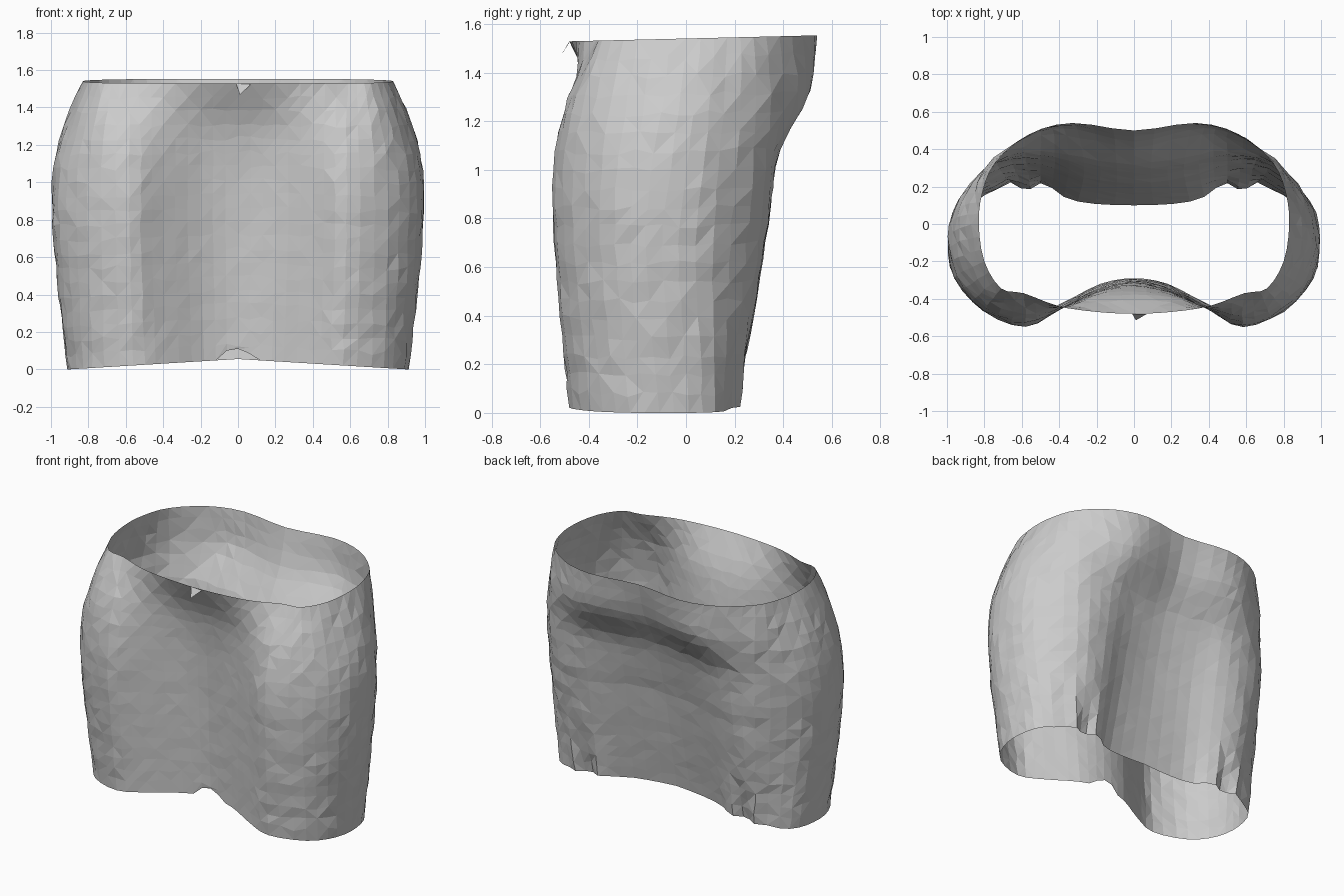
import bpy, bmesh, math, random

if "Cube" in bpy.data.objects:
    bpy.data.objects.remove(bpy.data.objects["Cube"])

random.seed(4)
LEVELS = [0.0, 0.70, 1.05, 1.30, 1.54]
# Right-half cross-sections (x, y) from front centre round the hip to back centre
SECTIONS = [
    [(0, -.29), (.18, -.32), (.38, -.42), (.56, -.48), (.78, -.39), (.89, -.23),
     (.91, -.05), (.85, .12), (.66, .20), (.50, .20), (.30, .12), (0, .10)],
    [(0, -.315), (.20, -.355), (.40, -.455), (.58, -.54), (.80, -.46), (.95, -.29),
     (.985, -.10), (.93, .11), (.72, .30), (.50, .32), (.27, .25), (0, .22)],
    [(0, -.335), (.20, -.365), (.40, -.46), (.58, -.54), (.80, -.46), (.95, -.28),
     (.99, -.06), (.93, .14), (.74, .33), (.50, .38), (.27, .34), (0, .31)],
    [(0, -.375), (.20, -.39), (.40, -.45), (.58, -.485), (.77, -.42), (.89, -.24),
     (.935, -.02), (.88, .16), (.75, .35), (.50, .49), (.30, .50), (0, .44)],
    [(0, -.48), (.20, -.47), (.40, -.44), (.59, -.37), (.71, -.345), (.80, -.20),
     (.83, 0), (.81, .17), (.74, .33), (.56, .48), (.33, .54), (0, .50)],
]
STEPS, ROWS = 3, 20


def spline(p0, p1, p2, p3, t):
    return tuple(0.5 * (2 * b + (c - a) * t + (2 * a - 5 * b + 4 * c - d) * t * t
                        + (3 * b - a - 3 * c + d) * t ** 3)
                 for a, b, c, d in zip(p0, p1, p2, p3))


def closed_ring(half):
    pts = half + [(-x, y) for x, y in half[-2:0:-1]]
    n = len(pts)
    return [spline(pts[i - 1], pts[i], pts[(i + 1) % n], pts[(i + 2) % n], s / STEPS)
            for i in range(n) for s in range(STEPS)]


rings = [closed_ring(s) for s in SECTIONS]
count = len(rings[0])


def section_point(col, z):
    k = max(i for i in range(len(LEVELS) - 1) if z >= LEVELS[i] - 1e-6)
    t = (z - LEVELS[k]) / (LEVELS[k + 1] - LEVELS[k])
    a, b = rings[k][col], rings[k + 1][col]
    lo = rings[k - 1][col] if k else tuple(2 * p - q for p, q in zip(a, b))
    hi = rings[k + 2][col] if k + 2 < len(rings) else tuple(2 * q - p for p, q in zip(a, b))
    return spline(lo, a, b, hi, t)


# Draped open tube
bm = bmesh.new()
grid = []
for r in range(ROWS + 1):
    v = r / ROWS
    row = []
    for c in range(count):
        edge = r in (0, ROWS)
        zz = 1.54 * v + (0 if edge else random.uniform(-.012, .012))
        x, y = section_point(c, zz)
        # hem rises at the centre, waist rises slightly to the back
        z = zz + .055 * max(0, 1 - abs(x) / .9) * (1 - v) + .012 * y / .5 * v
        # crumpled folds at the lower back corners
        if y > .1 and .42 < abs(x) < .78:
            fold = max(0, 1 - v / .22)
            y += .028 * fold * math.sin(abs(x) * 30)
            z += .01 * fold
        # slightly rougher surface over the sides, smooth front and back panels
        jit = 0 if edge else (.005 if abs(x) > .5 else .0015)
        row.append(bm.verts.new((x + random.uniform(-jit, jit),
                                 y + random.uniform(-jit, jit), max(0, z))))
    grid.append(row)

for r in range(ROWS):
    for c in range(count):
        d = (c + 1) % count
        a, b, e, f = grid[r][c], grid[r][d], grid[r + 1][d], grid[r + 1][c]
        if (r + c) % 2 or random.random() < .3:
            tris = ((a, b, e), (a, e, f))
        else:
            tris = ((a, b, f), (b, e, f))
        for t in tris:
            bm.faces.new(t)

# Small nick in the front hem and a turned-out snag in the front waist
for c, z in ((0, .11), (1, .085), (count - 1, .10)):
    grid[0][c].co.z = z
snag = grid[ROWS][0].co
tip = [bm.verts.new(p) for p in ((snag.x - .01, snag.y, snag.z),
                                 (snag.x + .07, snag.y, snag.z - .005),
                                 (snag.x + .01, snag.y - .035, snag.z - .06))]
bm.faces.new(tip)

mesh = bpy.data.meshes.new("skirt")
bm.to_mesh(mesh)
bm.free()
skirt = bpy.data.objects.new("skirt", mesh)
bpy.context.collection.objects.link(skirt)
